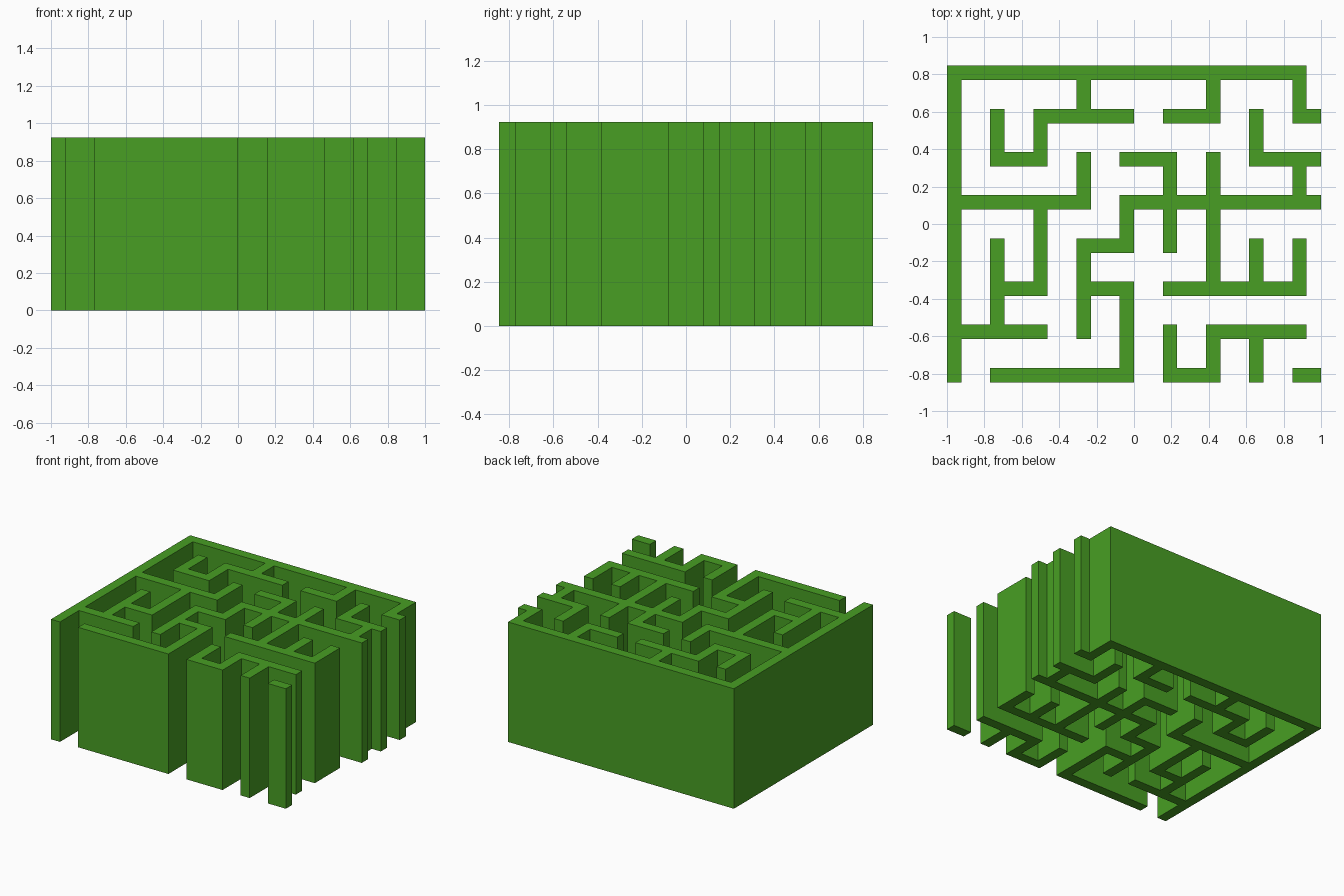
import bpy, bmesh, math

cube = bpy.data.objects.get("Cube")
if cube:
    bpy.data.objects.remove(cube, do_unlink=True)

UNIT = 2 / 26          # wall thickness
PITCH = 3              # wall spacing, in wall thicknesses
COLS, ROWS, HEIGHT = 26, 22, 12 * UNIT
END = 26 / 3 - 1 / 3   # open wall stub reaching the right edge

# Wall runs on the maze lattice: line number -> (start, end) nodes
across = {
    0: [(1, 4), (5, 6), (8, END)],
    1: [(0, 2), (6, 8)],
    2: [(1, 2), (3, 4), (5, 8)],
    3: [(3, 4)],
    4: [(0, 3), (4, END)],
    5: [(1, 2), (4, 5), (7, END)],
    6: [(2, 4), (5, 6), (8, END)],
    7: [(0, 8)],
}
along = {
    0: [(0, 7)],
    1: [(1, 3), (5, 6)],
    2: [(2, 4), (5, 6)],
    3: [(1, 3), (4, 5), (6, 7)],
    4: [(0, 2), (3, 4)],
    5: [(0, 1), (3, 5)],
    6: [(0, 1), (2, 5), (6, 7)],
    7: [(0, 1), (2, 3), (5, 6)],
    8: [(2, 3), (4, 5), (6, 7)],
}


def run(span):
    """Grid squares covered by a wall between two nodes."""
    return range(round(span[0] * PITCH), round(span[1] * PITCH) + 1)


cells = {(i, b * PITCH) for b, spans in across.items() for s in spans for i in run(s)}
cells |= {(a * PITCH, j) for a, spans in along.items() for s in spans for j in run(s)}

# Floor plan of joined squares, raised into one solid
bm = bmesh.new()
corners = {}


def corner(i, j):
    if (i, j) not in corners:
        corners[i, j] = bm.verts.new(((i - COLS / 2) * UNIT, (j - ROWS / 2) * UNIT, 0))
    return corners[i, j]


for i, j in sorted(cells):
    bm.faces.new([corner(i, j), corner(i + 1, j), corner(i + 1, j + 1), corner(i, j + 1)])
raised = bmesh.ops.extrude_face_region(bm, geom=bm.faces[:], use_keep_orig=True)
top = [g for g in raised["geom"] if isinstance(g, bmesh.types.BMVert)]
bmesh.ops.translate(bm, verts=top, vec=(0, 0, HEIGHT))
bmesh.ops.recalc_face_normals(bm, faces=bm.faces[:])

# Merge the flat squares into clean wall faces
bmesh.ops.dissolve_limit(bm, angle_limit=math.radians(1), verts=bm.verts[:], edges=bm.edges[:])

mesh = bpy.data.meshes.new("maze_walls")
bm.to_mesh(mesh)
bm.free()
walls = bpy.data.objects.new("maze_walls", mesh)
bpy.context.collection.objects.link(walls)

# Hedge green
green = bpy.data.materials.new("hedge_green")
green.use_nodes = True
color = (0.065, 0.345, 0.017, 1)
green.diffuse_color = color
green.node_tree.nodes["Principled BSDF"].inputs["Base Color"].default_value = color
mesh.materials.append(green)
